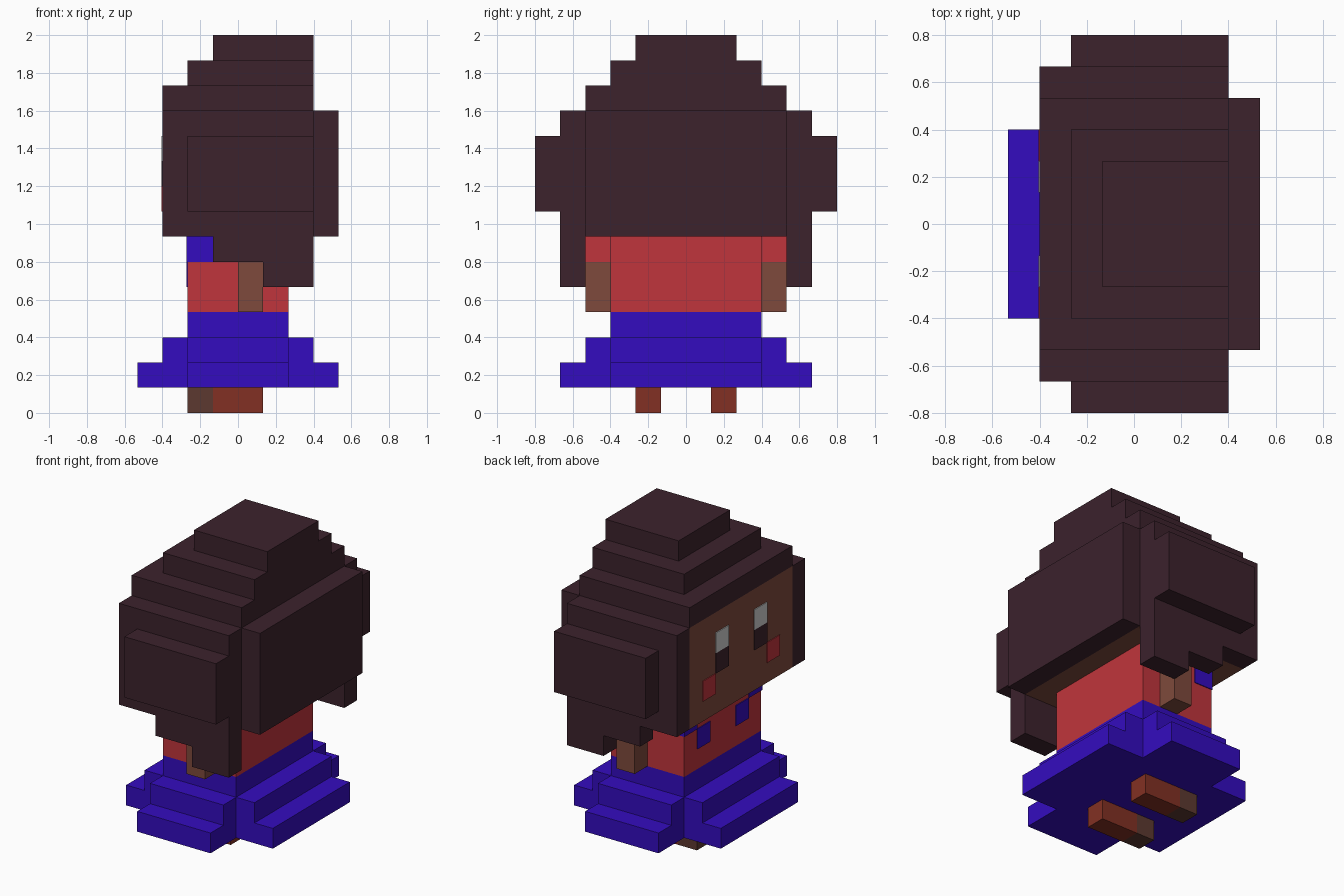
import bpy, bmesh

cube = bpy.data.objects.get("Cube")
if cube:
    bpy.data.objects.remove(cube, do_unlink=True)

U = 2 / 15   # one block of the grid
T = 0.04     # plate thickness, in blocks


def material(name, hex_code):
    srgb = [int(hex_code[i:i + 2], 16) / 255 for i in (0, 2, 4)]
    lin = [c / 12.92 if c <= 0.04045 else ((c + 0.055) / 1.055) ** 2.4 for c in srgb]
    m = bpy.data.materials.new(name)
    m.use_nodes = True
    m.diffuse_color = (*lin, 1)
    m.node_tree.nodes["Principled BSDF"].inputs["Base Color"].default_value = (*lin, 1)
    return m


HAIR = material("dark_hair", "3C222C")
SKIN = material("brown_skin", "7E4A3C")
RED = material("red_cloth", "C0353C")
BLUE = material("blue_cloth", "340CBF")
SHOE = material("rust_shoe", "823023")
TOE = material("dark_toe", "5C3930")
WHITE = material("eye_white", "D0D0D0")


def prism(name, outline, axis, lo, hi, mat):
    """Extrude an outline along axis; its pairs are the other two axes in xyz order."""
    bm = bmesh.new()

    def place(p, d):
        co = list(p)
        co.insert(axis, d)
        return [c * U for c in co]

    face = bm.faces.new([bm.verts.new(place(p, lo)) for p in outline])
    ext = bmesh.ops.extrude_face_region(bm, geom=[face])
    shift = [0, 0, 0]
    shift[axis] = (hi - lo) * U
    bmesh.ops.translate(bm, vec=shift,
                        verts=[g for g in ext["geom"] if isinstance(g, bmesh.types.BMVert)])
    bmesh.ops.recalc_face_normals(bm, faces=bm.faces)
    me = bpy.data.meshes.new(name)
    bm.to_mesh(me)
    bm.free()
    me.materials.append(mat)
    ob = bpy.data.objects.new(name, me)
    bpy.context.collection.objects.link(ob)
    return ob


def box(name, x, y, z, mat):
    return prism(name, [(x[0], y[0]), (x[1], y[0]), (x[1], y[1]), (x[0], y[1])],
                 2, z[0], z[1], mat)


def cross(name, long_x, long_y, z, mat):
    """Plus-shaped layer around the 4 x 6 block core."""
    a, b, cx, cy = long_x, long_y, 2, 3
    pts = [(a, -cy), (a, cy), (cx, cy), (cx, b), (-cx, b), (-cx, cy),
           (-a, cy), (-a, -cy), (-cx, -cy), (-cx, -b), (cx, -b), (cx, -cy)]
    return prism(name, pts, 2, z[0], z[1], mat)


# Head and hair layers
box("head", (-3, 3), (-4, 4), (7, 12), SKIN)
box("hair_back", (3, 4), (-4, 4), (7, 12), HAIR)
box("hair_crown_lower", (-3, 3), (-4, 4), (12, 13), HAIR)
box("hair_crown_middle", (-2, 3), (-3, 3), (13, 14), HAIR)
box("hair_crown_top", (-1, 3), (-2, 2), (14, 15), HAIR)

# Torso and skirt
box("torso", (-2, 2), (-3, 3), (4, 7), RED)
box("skirt_waist", (-2, 2), (-3, 3), (3, 4), BLUE)
cross("skirt_middle", 3, 4, (2, 3), BLUE)
cross("skirt_hem", 4, 5, (1, 2), BLUE)

# Stepped outline of the side hair, in x and z
side_hair = [(-3, 12), (-3, 7), (-1, 7), (-1, 6), (1, 6), (1, 5), (3, 5), (3, 12)]

# Parts repeated on both sides
for s, tag in ((-1, "near"), (1, "far")):
    def span(a, b):
        return tuple(sorted((s * a, s * b)))

    prism("side_hair_" + tag, side_hair, 1, *span(4, 5), HAIR)
    box("hair_puff_" + tag, (-2, 3), span(5, 6), (8, 11), HAIR)
    box("shoulder_" + tag, (0, 1), span(3, 4), (6, 7), RED)
    box("arm_" + tag, (0, 1), span(3, 4), (4, 6), SKIN)
    box("shoe_" + tag, (-1, 1), span(1, 2), (0, 1), SHOE)
    box("shoe_toe_" + tag, (-2, -1), span(1, 2), (0, 1), TOE)
    # Face details
    box("eye_white_" + tag, (-3 - T, -3), span(1, 2), (10, 11), WHITE)
    box("eye_pupil_" + tag, (-3 - T, -3), span(1, 2), (9, 10), HAIR)
    box("cheek_" + tag, (-3 - T, -3), span(2, 3), (8, 9), RED)
    # Collar blocks
    box("collar_corner_" + tag, (-2 - T, -1), span(2, 3 + T), (6, 7), BLUE)
    box("collar_front_" + tag, (-2 - T, -2), span(1, 2), (5, 6), BLUE)
